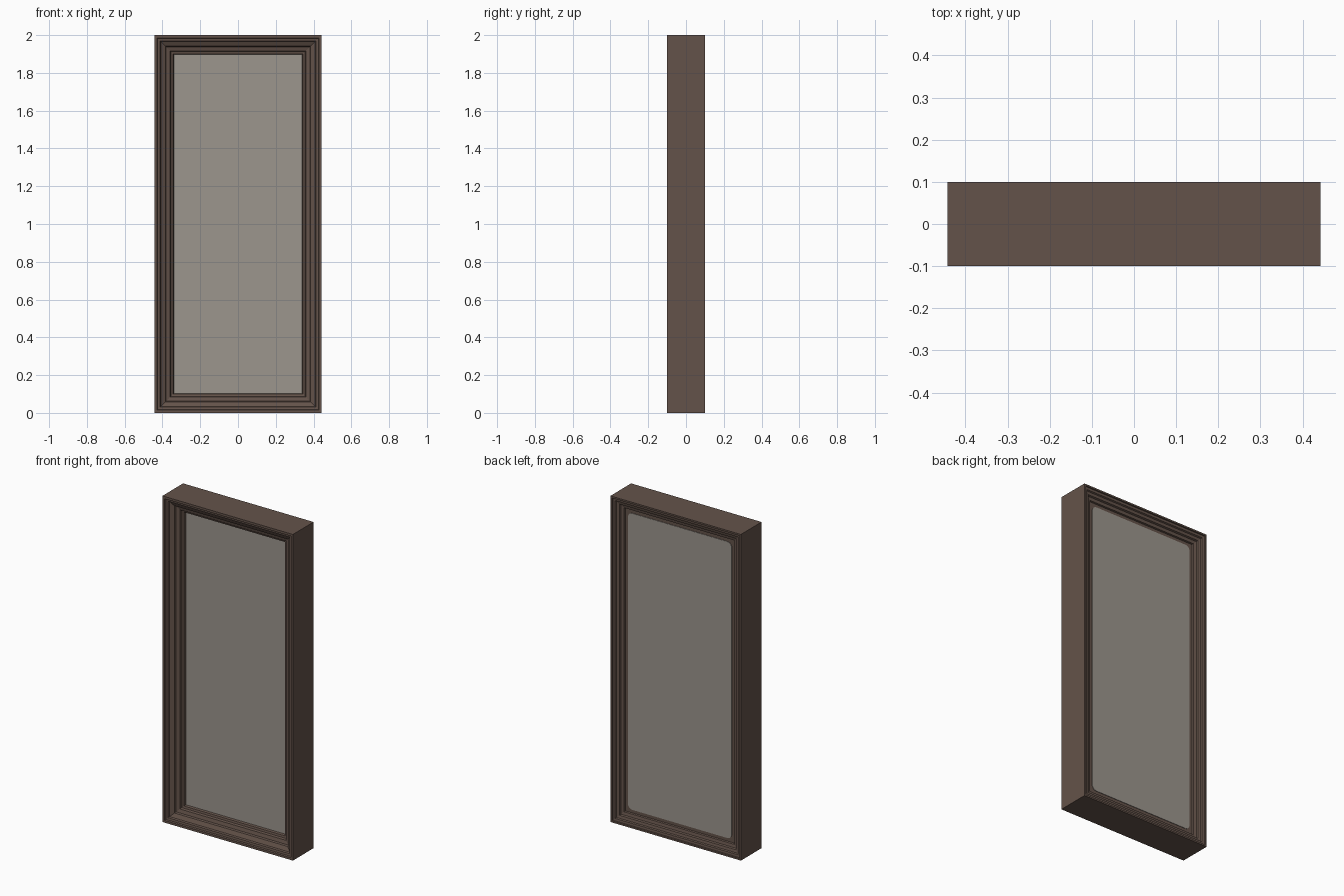
import bpy
import bmesh

old = bpy.data.objects.get("Cube")
if old:
    bpy.data.objects.remove(old, do_unlink=True)

HALF_W, HEIGHT = 0.4425, 2.0


def material(name, rgb):
    m = bpy.data.materials.new(name)
    m.use_nodes = True
    colour = (*rgb, 1.0)
    m.diffuse_color = colour
    m.node_tree.nodes["Principled BSDF"].inputs["Base Color"].default_value = colour
    return m


def finish(bm, name, mat):
    bmesh.ops.recalc_face_normals(bm, faces=bm.faces)
    mesh = bpy.data.meshes.new(name)
    bm.to_mesh(mesh)
    bm.free()
    mesh.materials.append(mat)
    obj = bpy.data.objects.new(name, mesh)
    bpy.context.collection.objects.link(obj)
    return obj


def mitred_frame(name, profile, mat):
    """Sweep a closed (inset, y) profile round the rectangle with mitred corners."""
    bm = bmesh.new()
    rings = []
    for inset, y in profile:
        x, low, high = HALF_W - inset, inset, HEIGHT - inset
        corners = [(-x, low), (x, low), (x, high), (-x, high)]
        rings.append([bm.verts.new((cx, y, cz)) for cx, cz in corners])
    for a, b in zip(rings, rings[1:] + rings[:1]):
        for i in range(4):
            j = (i + 1) % 4
            bm.faces.new((a[i], a[j], b[j], b[i]))
    return finish(bm, name, mat)


def rounded_pane(name, inset, y0, y1, radius, mat):
    """Flat pane with its four corners rounded."""
    bm = bmesh.new()
    bmesh.ops.create_cube(bm, size=1)
    for v in bm.verts:
        v.co.x *= 2 * (HALF_W - inset)
        v.co.y = y0 if v.co.y < 0 else y1
        v.co.z = HEIGHT / 2 + v.co.z * (HEIGHT - 2 * inset)
    corners = [e for e in bm.edges if abs(e.verts[0].co.y - e.verts[1].co.y) > 0.01]
    bmesh.ops.bevel(bm, geom=corners, offset=radius, segments=6,
                    profile=0.5, affect='EDGES')
    return finish(bm, name, mat)


wood = material("dark brown wood", (0.127, 0.086, 0.068))
glass = material("warm grey glass", (0.335, 0.305, 0.27))

# Deep stepped moulding at the front, shallower one at the back
front_steps = [(0, -0.1), (0.014, -0.1), (0.017, -0.091), (0.03, -0.089),
               (0.034, -0.079), (0.058, -0.067), (0.062, -0.056),
               (0.083, -0.05), (0.087, -0.036), (0.099, -0.033), (0.103, -0.02)]
back_steps = [(0.103, 0.057), (0.071, 0.057), (0.068, 0.066), (0.05, 0.07),
              (0.046, 0.08), (0.03, 0.084), (0.026, 0.092), (0.012, 0.094),
              (0.01, 0.1), (0, 0.1)]
mitred_frame("window_frame", front_steps + back_steps, wood)

# Thick pane, seated in the frame and just proud of the rear lip
rounded_pane("glass_pane", 0.091, -0.02, 0.06, 0.03, glass)
